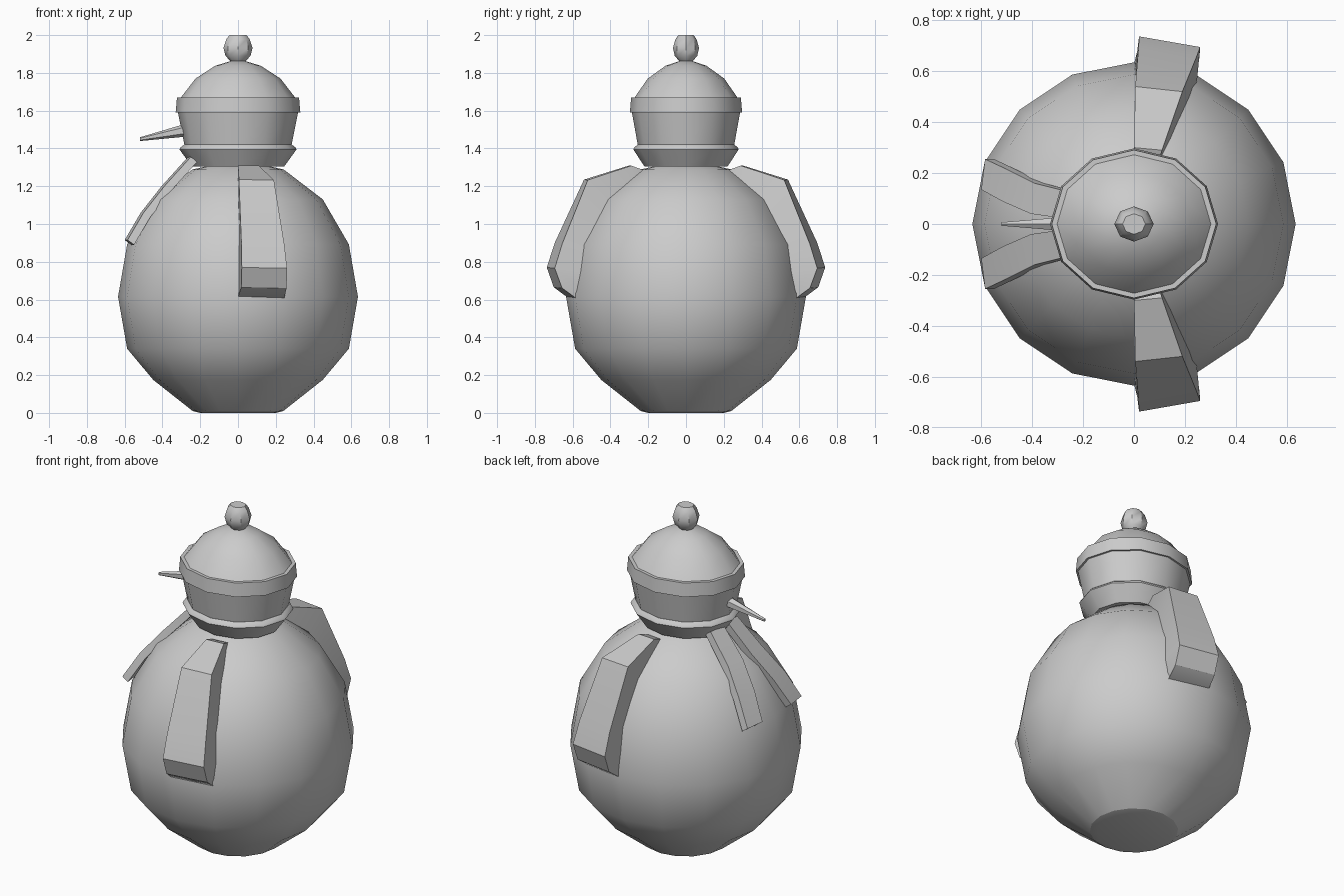
import bpy, bmesh, math
from mathutils import Vector

if "Cube" in bpy.data.objects:
    bpy.data.objects.remove(bpy.data.objects["Cube"])


def finish(name, bm, angle=38, mirror=False):
    bmesh.ops.remove_doubles(bm, verts=bm.verts, dist=1e-5)
    bmesh.ops.recalc_face_normals(bm, faces=bm.faces)
    me = bpy.data.meshes.new(name)
    bm.to_mesh(me)
    bm.free()
    ob = bpy.data.objects.new(name, me)
    bpy.context.collection.objects.link(ob)
    bpy.ops.object.select_all(action='DESELECT')
    ob.select_set(True)
    bpy.context.view_layer.objects.active = ob
    bpy.ops.object.shade_smooth_by_angle(angle=math.radians(angle))
    if mirror:
        m = ob.modifiers.new("mirror", 'MIRROR')
        m.use_axis = (False, True, False)
        m.use_mirror_merge = False
    return ob


def loft(name, rings, angle=38, mirror=False):
    bm = bmesh.new()
    loops = [[bm.verts.new(p) for p in r] for r in rings]
    for a, b in zip(loops, loops[1:]):
        n = len(a)
        for i in range(n):
            j = (i + 1) % n
            bm.faces.new((a[i], a[j], b[j], b[i]))
    bm.faces.new(loops[0])
    bm.faces.new(loops[-1])
    return finish(name, bm, angle, mirror)


def lathe(name, profile, sides, y_scale=1.0, angle=38):
    rings = []
    for r, z in profile:
        angles = [2 * math.pi * i / sides for i in range(sides)]
        rings.append([(r * math.cos(a), r * y_scale * math.sin(a), z) for a in angles])
    return loft(name, rings, angle)


# Round body with flattened base
lathe("body", [(0.24, 0.01), (0.449, 0.175), (0.587, 0.34), (0.635, 0.615),
               (0.587, 0.892), (0.449, 1.13), (0.243, 1.288), (0.02, 1.34)], 16)
lathe("base", [(0.20, 0.0), (0.24, 0.01)], 16)

# Collar, head, hat band, hat dome and bobble (slightly oval)
lathe("scarf_collar", [(0.2, 1.305), (0.245, 1.305), (0.31, 1.395), (0.305, 1.405), (0.285, 1.42)], 12, 0.9, 33)
lathe("head", [(0.28, 1.40), (0.32, 1.60)], 12, 0.9)
lathe("hat_band", [(0.30, 1.59), (0.33, 1.59), (0.323, 1.67), (0.306, 1.67)], 12, 0.9)
lathe("hat_dome", [(0.306, 1.665), (0.225, 1.77), (0.12, 1.838), (0.03, 1.865)], 12, 0.9)
lathe("bobble", [(0.04, 1.862), (0.066, 1.89), (0.077, 1.932), (0.062, 1.978), (0.045, 2.0)], 8, 0.9)

# Pointed nose on the -x side
nose = []
for x, z, ry, rz in [(-0.26, 1.50, 0.033, 0.036), (-0.52, 1.449, 0.008, 0.010)]:
    nose.append([(x, ry * math.cos(a), z + rz * math.sin(a))
                 for a in [math.pi / 2 + 2 * math.pi * i / 6 for i in range(6)]])
loft("nose", nose)

# Two hanging scarf ends: x, z, inner y, outer y
ends = []
for x, z, y0, y1 in [(-0.25, 1.345, 0.02, 0.125), (-0.39, 1.19, 0.04, 0.16),
                     (-0.50, 1.05, 0.088, 0.215), (-0.585, 0.905, 0.135, 0.255)]:
    ends.append([(x - 0.015, y0, z + 0.01), (x, y1, z + 0.01),
                 (x + 0.035, y1, z - 0.015), (x + 0.02, y0, z - 0.015)])
loft("scarf_ends", ends, 30, True)

# Curved arms hugging the body: left x, right x, outer y, z, inner y, inner z, right-edge setback
arm = []
for xl, xr, y, z, yi, zi, d in [
        (0.0, 0.09, 0.23, 1.285, 0.20, 1.25, 0.01),
        (0.0, 0.11, 0.30, 1.31, 0.23, 1.20, 0.01),
        (0.005, 0.19, 0.54, 1.235, 0.40, 1.08, 0.02),
        (0.018, 0.245, 0.695, 0.90, 0.54, 0.85, 0.04),
        (0.02, 0.26, 0.737, 0.77, 0.58, 0.74, 0.042),
        (0.018, 0.257, 0.70, 0.665, 0.59, 0.65, 0.044),
        (0.0, 0.245, 0.628, 0.612, 0.59, 0.605, 0.045)]:
    arm.append([(xl, y, z), (xr, y - d, z - d * 0.1),
                (xr - 0.015, yi - d, zi), (0.0, yi, zi)])
loft("arms", arm, 33, True)
